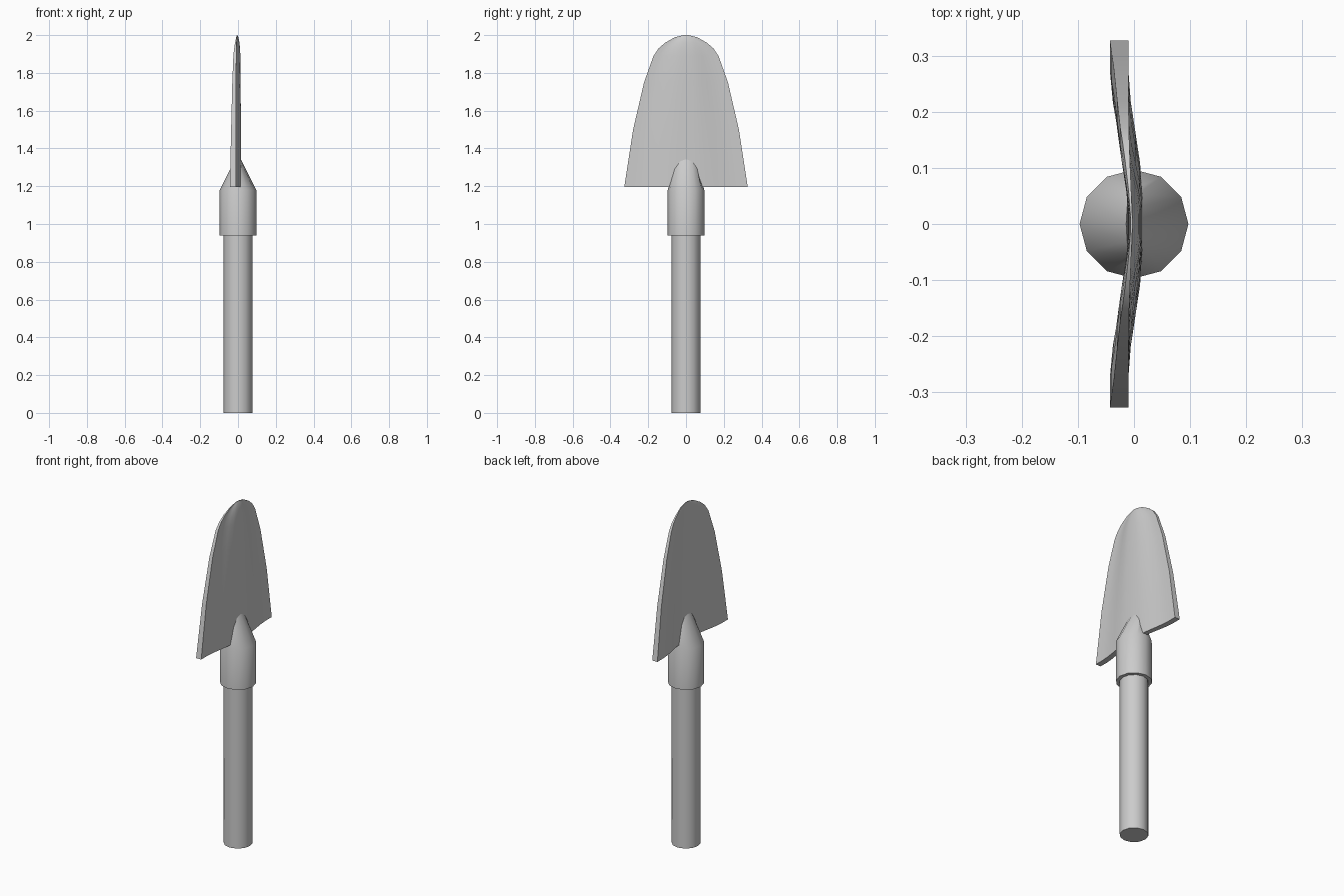
import bpy, bmesh, math

if "Cube" in bpy.data.objects:
    bpy.data.objects.remove(bpy.data.objects["Cube"])


def make_object(name, loops, angle=40):
    """Bridge equal-length closed loops, cap both ends, shade smooth by angle."""
    bm = bmesh.new()
    rings = [[bm.verts.new(p) for p in loop] for loop in loops]
    for a, b in zip(rings, rings[1:]):
        n = len(a)
        for i in range(n):
            j = (i + 1) % n
            bm.faces.new((a[i], a[j], b[j], b[i]))
    half = len(rings[0]) // 2
    for ring in (rings[0], rings[-1]):
        # cap strip between the two sides of the loop
        for i in range(half):
            quad = [ring[i], ring[i + 1] if i + 1 < len(ring) else ring[0],
                    ring[-2 - i], ring[-1 - i]]
            if len(set(quad)) == 4:
                bm.faces.new(quad)
            elif len(set(quad)) == 3:
                bm.faces.new(list(dict.fromkeys(quad)))
    bmesh.ops.recalc_face_normals(bm, faces=bm.faces)
    mesh = bpy.data.meshes.new(name)
    bm.to_mesh(mesh)
    bm.free()
    obj = bpy.data.objects.new(name, mesh)
    bpy.context.collection.objects.link(obj)
    bpy.ops.object.select_all(action='DESELECT')
    obj.select_set(True)
    bpy.context.view_layer.objects.active = obj
    bpy.ops.object.shade_smooth_by_angle(angle=math.radians(angle))
    return obj


ANGLES = [math.tau * i / 12 for i in range(12)]


def circle(r, z):
    return [(r * math.cos(a), r * math.sin(a), z) for a in ANGLES]


# Handle: plain round grip
make_object("handle", [circle(0.077, 0), circle(0.077, 0.96)])

# Socket: round sleeve squeezed to a rounded wedge that grips the blade
tip = [(0.014 * math.cos(a), 0.062 * math.sin(a),
        1.28 + 0.065 * abs(math.cos(a)) ** 0.8) for a in ANGLES]
make_object("socket", [circle(0.097, 0.94), circle(0.097, 1.18), tip])

# Blade: dished plate, rows of (z, half width, thinning toward the tip)
ROWS = [(1.195, 0.327, 0.0), (1.35, 0.303, 0.12), (1.5, 0.28, 0.25),
        (1.75, 0.222, 0.45), (1.89, 0.172, 0.6), (1.93, 0.145, 0.7),
        (1.96, 0.11, 0.8), (1.988, 0.06, 0.92), (2.0, 0.012, 1.0)]
COLS = [i / 6 - 1 for i in range(13)]


def bend(w):
    t = min(max((abs(w) - 0.15) / 0.7, 0), 1)
    return t * t * (3 - 2 * t)


def blade_loop(z, hw, t):
    def back(w):
        b = bend(w)
        x = 0.015 - 0.025 * b
        return x + (-0.003 - x) * t ** 4

    def front(w):
        b = bend(w)
        x = -0.012 - b * (0.031 - 0.026 * t)
        return x + (-0.006 - x) * t ** 4

    return ([(back(w), w * hw, z) for w in COLS]
            + [(front(w), w * hw, z) for w in reversed(COLS)])


make_object("blade", [blade_loop(*row) for row in ROWS])
